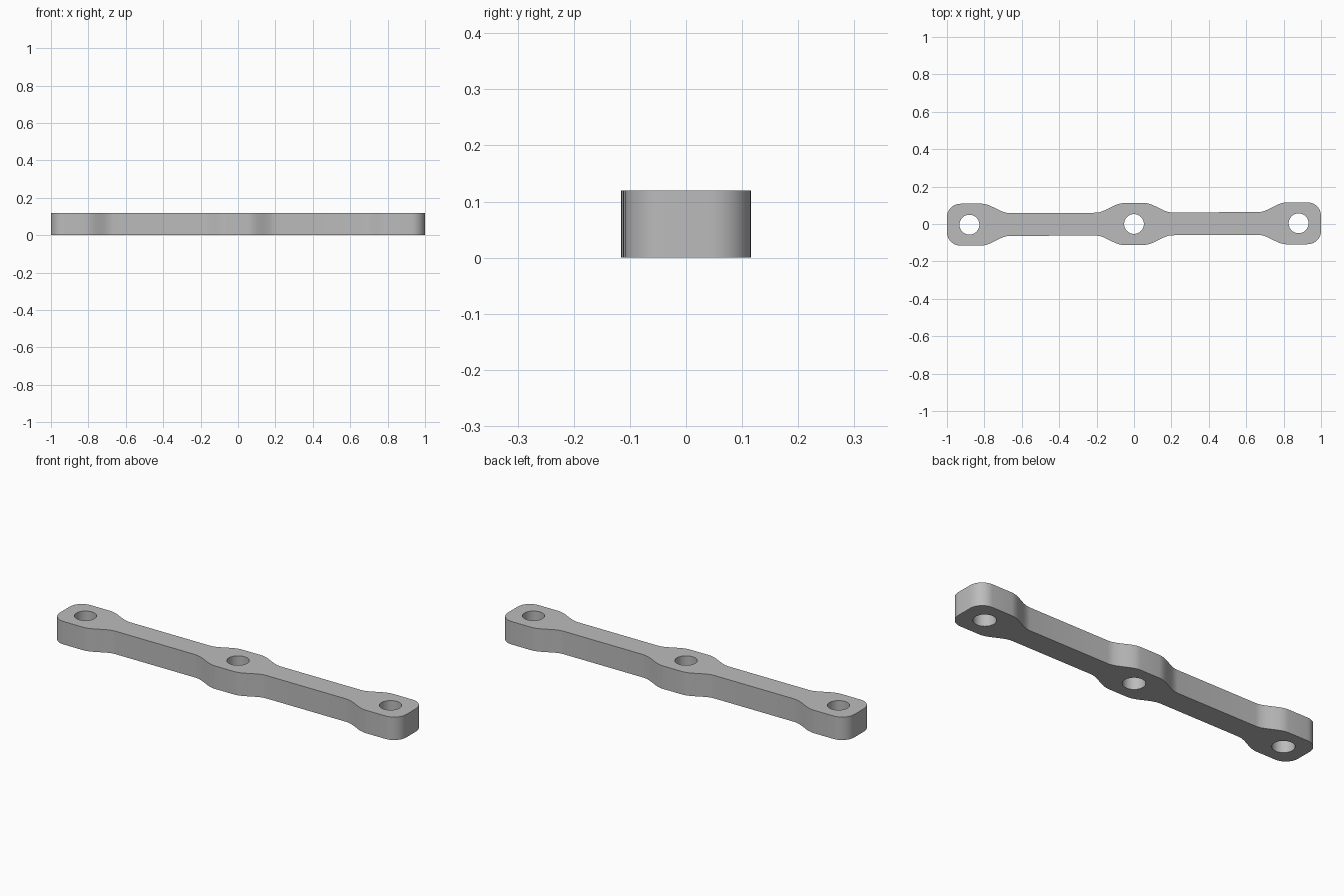
import bpy, bmesh
from math import sin, cos, pi

if "Cube" in bpy.data.objects:
    bpy.data.objects.remove(bpy.data.objects["Cube"], do_unlink=True)

LOBE, NECK, HEIGHT = 0.112, 0.061, 0.12   # half widths and thickness
HOLE, HOLE_X, CORNER = 0.053, 0.88, 0.072
TILT = 0.004                              # slight skew of the bar


def s_curve(x0, y0, x1, y1, steps=12):
    """Smooth shoulder between two half widths."""
    pts = []
    for i in range(steps + 1):
        t = i / steps
        pts.append((x0 + (x1 - x0) * t, y0 + (y1 - y0) * t * t * (3 - 2 * t)))
    return pts


def arc(cx, cy, r, start, end, steps):
    return [(cx + r * cos(start + (end - start) * i / steps),
             cy + r * sin(start + (end - start) * i / steps)) for i in range(steps + 1)]


# One quarter of the outline, from the middle to the rounded end
quarter = s_curve(0.055, LOBE, 0.205, NECK)
quarter += s_curve(0.665, NECK, 0.815, LOBE)
quarter += arc(1 - CORNER, LOBE - CORNER, CORNER, pi / 2, 0, 10)

# Mirror it into the closed outline
half = quarter + [(x, -y) for x, y in reversed(quarter)]
outline = half + [(-x, y) for x, y in reversed(half)]

# Filled and extruded curve: outer outline with three round holes
curve = bpy.data.curves.new("link_bar", "CURVE")
curve.dimensions = "2D"
curve.fill_mode = "BOTH"
curve.extrude = HEIGHT / 2


def add_loop(points):
    spline = curve.splines.new("POLY")
    spline.points.add(len(points) - 1)
    for p, (x, y) in zip(spline.points, points):
        p.co = (x, y, 0, 1)
    spline.use_cyclic_u = True


add_loop(outline)
for x in (-HOLE_X, 0, HOLE_X):
    add_loop(arc(x, 0, HOLE, 0, 2 * pi, 48)[:-1])

bar = bpy.data.objects.new("link_bar", curve)
bpy.context.collection.objects.link(bar)
bpy.ops.object.select_all(action="DESELECT")
bar.select_set(True)
bpy.context.view_layer.objects.active = bar
bpy.ops.object.convert(target="MESH")
bar = bpy.context.object

# Weld the caps to the walls
bm = bmesh.new()
bm.from_mesh(bar.data)
bmesh.ops.remove_doubles(bm, verts=bm.verts, dist=0.0001)
bmesh.ops.recalc_face_normals(bm, faces=bm.faces)
bm.to_mesh(bar.data)
bm.free()

# Grey metal colour
grey = bpy.data.materials.new("plain_grey")
grey.use_nodes = True
colour = (0.5, 0.5, 0.5, 1)
grey.diffuse_color = colour
grey.node_tree.nodes["Principled BSDF"].inputs["Base Color"].default_value = colour
bar.data.materials.clear()
bar.data.materials.append(grey)

bar.location.z = HEIGHT / 2
bar.rotation_euler.z = TILT
bpy.ops.object.shade_smooth_by_angle(angle=pi / 6)
